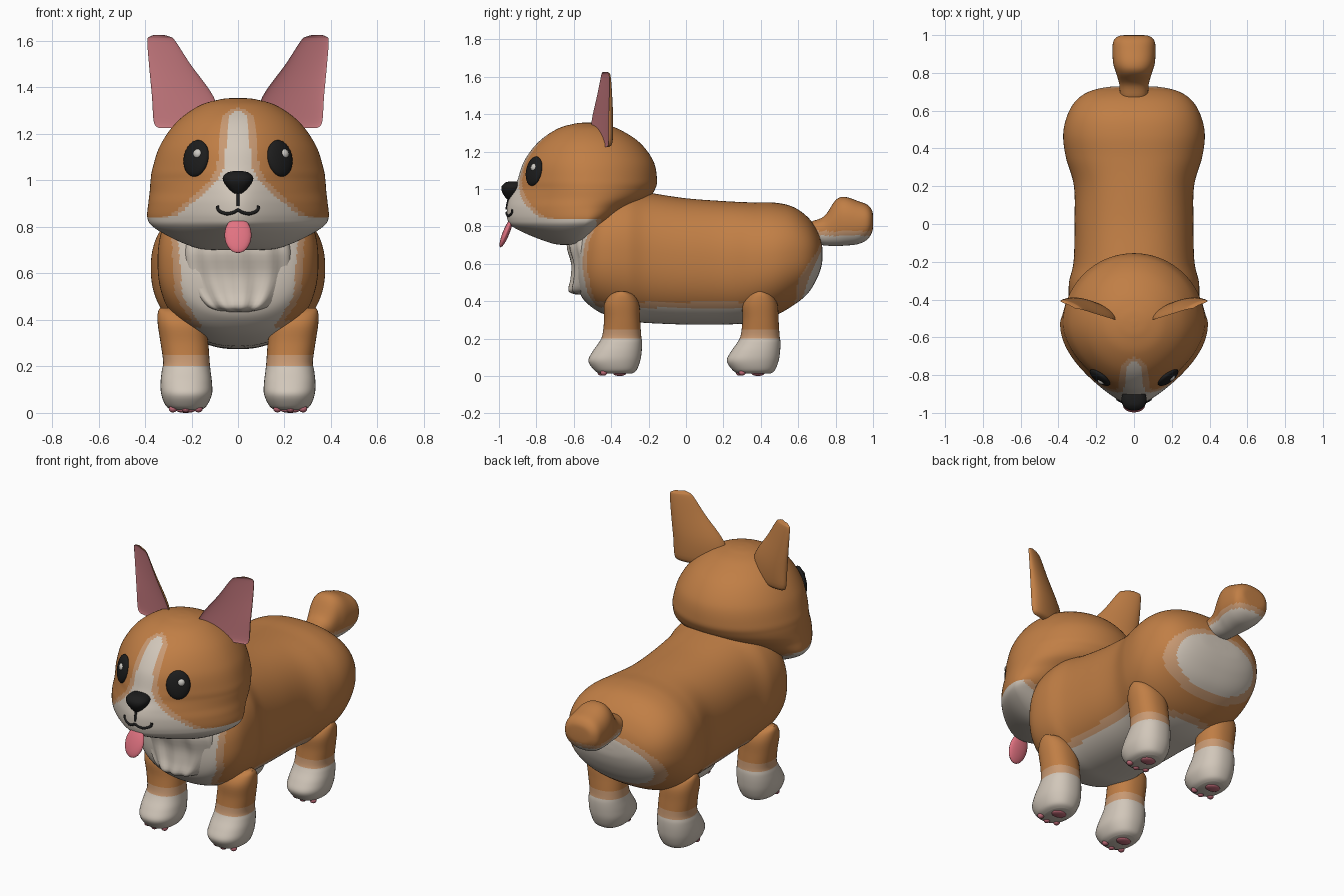
import bpy, bmesh, math
from mathutils import Vector, Matrix
from mathutils.bvhtree import BVHTree

if "Cube" in bpy.data.objects:
    bpy.data.objects.remove(bpy.data.objects["Cube"])


def material(name, r, g, b):
    m = bpy.data.materials.new(name)
    m.use_nodes = True
    m.diffuse_color = (r, g, b, 1)
    bsdf = next(n for n in m.node_tree.nodes if n.type == 'BSDF_PRINCIPLED')
    bsdf.inputs["Base Color"].default_value = (r, g, b, 1)
    return m


ORANGE = material("orange fur", .53, .21, .06)
TAN = material("pale tan fur", .58, .32, .17)
WHITE = material("cream fur", .64, .57, .49)
BLACK = material("black", .012, .012, .012)
EAR_PINK = material("inner ear pink", .56, .19, .21)
TONGUE = material("tongue pink", .75, .17, .22)
PAD = material("paw pad pink", .5, .14, .18)
GLINT = material("eye glint", .6, .58, .54)
FUR = [ORANGE, TAN, WHITE]


def fur(d, band):
    """Fur colour from a signed distance to the white patch."""
    return 2 if d < 0 else 1 if d < band else 0


def finish(name, bm, mats, rule=None):
    bmesh.ops.recalc_face_normals(bm, faces=bm.faces[:])
    bm.normal_update()
    if rule:
        for f in bm.faces:
            f.material_index = rule(f.calc_center_median(), f.normal)
    me = bpy.data.meshes.new(name)
    bm.to_mesh(me)
    bm.free()
    for m in mats:
        me.materials.append(m)
    me.shade_smooth()
    me.set_sharp_from_angle(angle=math.radians(50))
    ob = bpy.data.objects.new(name, me)
    bpy.context.scene.collection.objects.link(ob)
    return ob


def spline(rows, steps):
    """Catmull-Rom interpolation of the rows of a loft."""
    out = []
    for i in range(len(rows) - 1):
        a, b, c, d = (rows[max(0, min(len(rows) - 1, i + k))] for k in (-1, 0, 1, 2))
        for s in range(steps):
            t = s / steps
            out.append([q + t / 2 * (r - p + t * (2 * p - 5 * q + 4 * r - e
                        + t * (3 * (q - r) + e - p))) for p, q, r, e in zip(a, b, c, d)])
    return out + [rows[-1]]


def loft(name, rows, section, mats, rule=None, segs=48, steps=4):
    bm = bmesh.new()
    rings = [[bm.verts.new(section(r, 2 * math.pi * j / segs)) for j in range(segs)]
             for r in spline(rows, steps)]
    for a, b in zip(rings, rings[1:]):
        for j in range(segs):
            k = (j + 1) % segs
            bm.faces.new((a[j], a[k], b[k], b[j]))
    bm.faces.new(rings[0])
    bm.faces.new(rings[-1])
    return finish(name, bm, mats, rule)


def ellipsoid(name, loc, size, mat, rot=Matrix()):
    bm = bmesh.new()
    bmesh.ops.create_uvsphere(bm, u_segments=24, v_segments=14, radius=1,
                              matrix=Matrix.Translation(loc) @ rot @ Matrix.Diagonal((*size, 1)))
    return finish(name, bm, [mat])


def lerp_table(table, v):
    for (a, p), (b, q) in zip(table, table[1:]):
        if v <= b:
            return p + (q - p) * max(0, v - a) / (b - a)
    return table[-1][1]


def soft(v):
    return math.copysign(abs(v) ** .87, v)


# Cross-sections: upright ring for body and tail, flat ring for legs and nose
def upright(r, t):
    y, top, bottom, w = r
    return (w * soft(math.sin(t)), y, (top + bottom) / 2 + (top - bottom) / 2 * soft(math.cos(t)))


def flat(r, t):
    z, y0, y1, x0, x1 = r
    return ((x0 + x1) / 2 + (x1 - x0) / 2 * soft(math.sin(t)),
            (y0 + y1) / 2 + (y1 - y0) / 2 * soft(math.cos(t)), z)


# Body with white belly, bib and rump
def body_rule(c, n):
    belly = c.z - .365 + max(0, c.y - .3) * .4
    bib = max(abs(c.x) - lerp_table([(.3, .1), (.38, .16), (.5, .24), (.8, .26)], c.z), c.y + .42)
    rump = (math.hypot(c.x / .26, (c.z - .555) / .145) - 1) * .15 if c.y > .5 else 1
    return fur(min(belly, bib, rump), .03)


loft("body", [(-.59, .66, .56, .06), (-.57, .78, .45, .2), (-.53, .87, .39, .28),
              (-.45, .97, .335, .335), (-.32, 1, .295, .345), (-.2, .98, .283, .32),
              (0, .95, .275, .315), (.2, .935, .275, .318), (.35, .928, .285, .36),
              (.47, .927, .32, .375), (.57, .905, .375, .355), (.65, .85, .44, .31),
              (.7, .78, .52, .24), (.725, .71, .59, .14), (.73, .66, .64, .03)],
     upright, FUR, body_rule, 112, 8)


# Chest fluff with soft vertical tufts
def fluff(r, t):
    z, yf, w = r
    c = math.cos(t)
    front = math.sqrt(max(c, 0))
    return (w * math.sin(t), -.45 + (yf + .45) * front + .008 * front * math.sin(11 * t + 7 * z), z)


loft("chest_fluff", [(.435, -.58, .07), (.455, -.622, .14), (.52, -.61, .2), (.6, -.607, .235),
                     (.7, -.63, .24), (.78, -.6, .22)], fluff, [WHITE], segs=64)

# Tail
loft("tail", [(.64, .8, .74, .03), (.67, .825, .71, .07), (.74, .855, .698, .078),
              (.8, .94, .695, .095), (.85, .957, .697, .11), (.92, .935, .705, .114),
              (.97, .915, .73, .108), (.995, .885, .77, .08), (1, .85, .8, .04)],
     upright, FUR, lambda c, n: fur(c.z - .75, .025), 56, 5)

# Legs and paw pads
LEG = [(.012, -.46, -.29, .16, .28), (.03, -.49, -.265, .135, .31), (.08, -.522, -.245, .112, .33),
       (.13, -.5, -.237, .112, .333), (.18, -.465, -.235, .118, .328),
       (.22, -.447, -.24, .122, .322), (.3, -.438, -.245, .128, .333),
       (.38, -.438, -.25, .14, .345), (.43, -.41, -.275, .17, .345), (.452, -.37, -.32, .22, .335)]
for side, sx in (("left", 1), ("right", -1)):
    for end, dy in (("front", 0), ("back", .74)):
        tag = end + "_" + side
        rows = [(z, a + dy, b + dy, sx * p, sx * q) for z, a, b, p, q in LEG]
        loft(tag + "_leg", rows, flat, FUR, lambda c, n: fur(c.z - .2, .045), 40, 5)
        ellipsoid(tag + "_pad", (sx * .225, dy - .355, .012), (.042, .034, .012), PAD)
        for i in (-1, 0, 1):
            ellipsoid(tag + "_toe_pad", (sx * .225 + i * .055, dy - .44 - .015 * (i == 0), .017),
                      (.018, .018, .015), PAD)


# Head with white muzzle and blaze
def head_section(r, t):
    z, yf, yb, yc, w, k = r
    s, c = math.sin(t), math.cos(t)
    if c > 0:
        return (w * s * (1 - k * c * c), yc + (yf - yc) * c, z)
    return (w * s, yc - (yb - yc) * c, z)


BLAZE = [(.83, .5), (.845, .27), (.9, .2), (.95, .14), (1, .09), (1.06, .06), (1.2, .048),
         (1.27, .04), (1.3, .01), (1.32, -.05)]
head = loft("head", [(.7, -.66, -.55, -.6, .1, .2), (.71, -.72, -.51, -.6, .18, .3),
                     (.75, -.83, -.47, -.58, .28, .4), (.8, -.93, -.43, -.55, .365, .45),
                     (.84, -.955, -.37, -.53, .39, .45), (.9, -.957, -.28, -.53, .386, .45),
                     (.95, -.945, -.2, -.52, .38, .45), (1, -.92, -.165, -.52, .376, .4),
                     (1.05, -.9, -.155, -.52, .368, .3), (1.15, -.865, -.175, -.52, .335, .2),
                     (1.25, -.79, -.25, -.52, .265, .1), (1.32, -.69, -.36, -.52, .17, 0),
                     (1.348, -.6, -.45, -.52, .08, 0), (1.355, -.54, -.51, -.52, .015, 0)],
            head_section, FUR,
            lambda c, n: fur(max(abs(c.x) - lerp_table(BLAZE, c.z), c.y + .48), .03), 144, 8)
tree = BVHTree.FromPolygons([v.co for v in head.data.vertices],
                            [p.vertices[:] for p in head.data.polygons])


def on_face(x, z):
    hit = tree.ray_cast(Vector((x, -2, z)), Vector((0, 1, 0)))
    return hit[0], hit[1]


# Ears: flat pink front, rounded orange back
def ear_section(sx):
    def section(r, t):
        z, xi, yi, xo, yo, thick = r
        u, s = (1 - math.cos(t)) / 2, math.sin(t)
        return (sx * (xi + (xo - xi) * u), yi + (yo - yi) * u + thick * (s if s > 0 else -.3 * s), z)
    return section


EAR = [(1.225, .08, -.5, .34, -.42, .03), (1.25, .08, -.505, .362, -.415, .05),
       (1.36, .105, -.505, .37, -.415, .055), (1.5, .205, -.475, .383, -.41, .035),
       (1.6, .27, -.455, .39, -.41, .02), (1.618, .293, -.45, .38, -.415, .015),
       (1.626, .32, -.445, .36, -.425, .012)]
for side, sx in (("left", 1), ("right", -1)):
    loft(side + "_ear", EAR, ear_section(sx), [ORANGE, EAR_PINK],
         lambda c, n: int(n.y < -.3), 40, 4)
    # Eyes
    p, n = on_face(sx * .18, 1.095)
    turn = n.to_track_quat('Y', 'Z').to_matrix().to_4x4()
    ellipsoid(side + "_eye", p, (.065, .024, .08), BLACK, turn)
    g, _ = on_face(sx * .177 + .013, 1.112)
    ellipsoid(side + "_eye_glint", g + n * .018, (.02, .014, .02), GLINT, turn)

# Nose, tongue and mouth
loft("nose", [(.943, -.955, -.92, -.015, .015), (.96, -.97, -.9, -.036, .036),
              (.99, -.986, -.88, -.06, .06), (1.015, -.985, -.87, -.065, .065),
              (1.034, -.965, -.88, -.045, .045), (1.04, -.945, -.9, -.02, .02)],
     flat, [BLACK], segs=32)
ellipsoid("tongue", (0, -.962, .765), (.058, .018, .083), TONGUE,
          Matrix.Rotation(math.radians(-22), 4, 'X'))


def line(name, points):
    cu = bpy.data.curves.new(name, 'CURVE')
    cu.dimensions = '3D'
    cu.bevel_depth = .007
    cu.use_fill_caps = True
    sp = cu.splines.new('POLY')
    path = spline(points, 5)
    sp.points.add(len(path) - 1)
    for q, (x, z) in zip(sp.points, path):
        q.co = (*on_face(x, z)[0], 1)
    cu.materials.append(BLACK)
    bpy.context.scene.collection.objects.link(bpy.data.objects.new(name, cu))


line("mouth_centre", [(0, .95), (0, .89)])
line("mouth_smile", [(-.088, .89), (-.082, .87), (-.05, .857), (-.02, .862), (0, .872),
                     (.02, .862), (.05, .857), (.082, .87), (.088, .89)])
